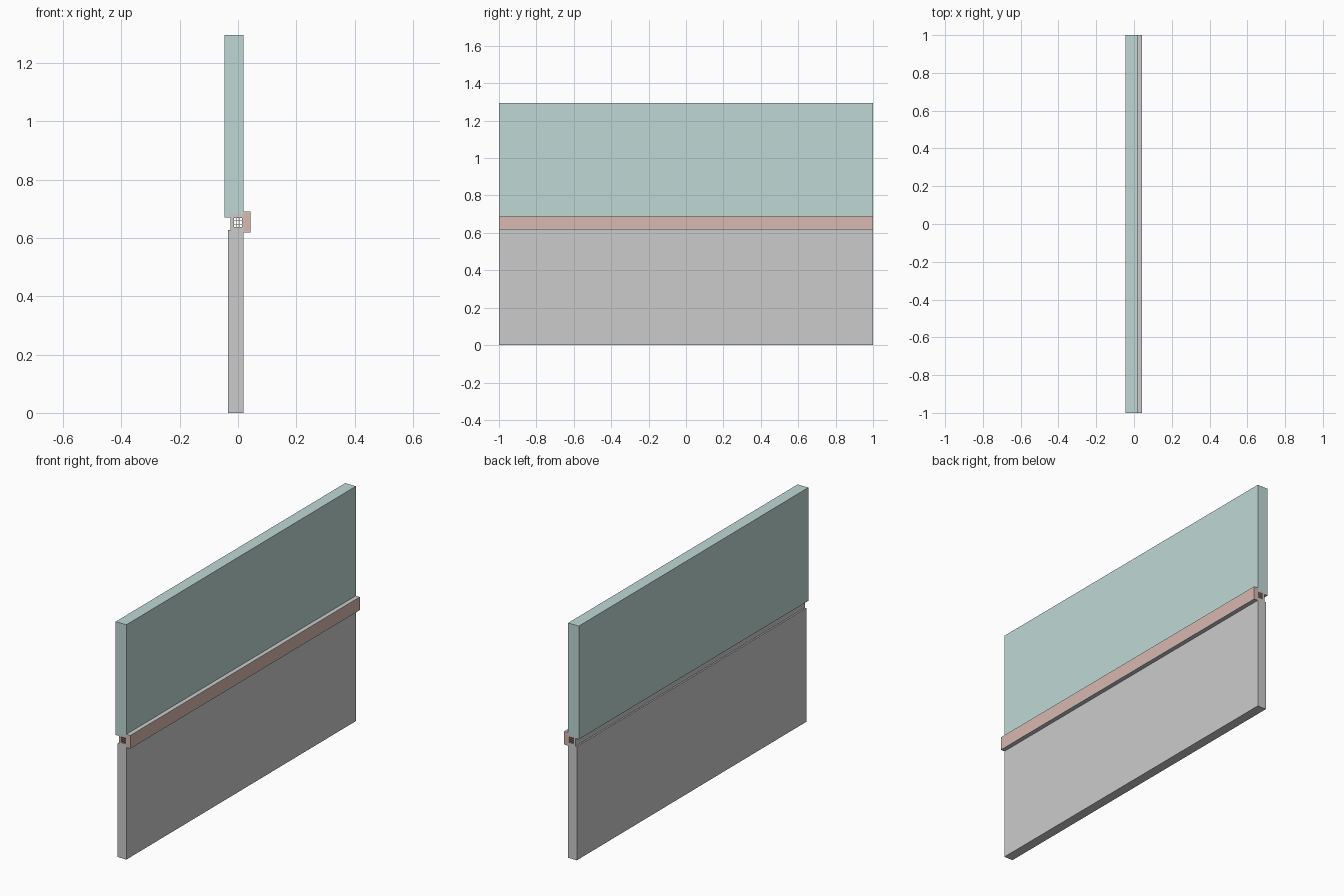
import bpy
import math

if "Cube" in bpy.data.objects:
    bpy.data.objects.remove(bpy.data.objects["Cube"])


def material(name, rgb):
    m = bpy.data.materials.new(name)
    m.diffuse_color = (*rgb, 1)
    m.use_nodes = True
    m.node_tree.nodes["Principled BSDF"].inputs["Base Color"].default_value = m.diffuse_color
    return m


def rect(x0, x1, z0, z1):
    return [(x0, z0), (x1, z0), (x1, z1), (x0, z1)]


def extrusion(name, loops, mat=None):
    """Extrude an x-z section (outer loop plus hole loops) from y=-1 to y=1."""
    cu = bpy.data.curves.new(name, 'CURVE')
    cu.dimensions = '2D'
    cu.fill_mode = 'BOTH'
    cu.extrude = 1.0
    for loop in loops:
        sp = cu.splines.new('POLY')
        sp.points.add(len(loop) - 1)
        for p, (x, z) in zip(sp.points, loop):
            p.co = (x, z, 0, 1)
        sp.use_cyclic_u = True
    tmp = bpy.data.objects.new(name + "_curve", cu)
    bpy.context.collection.objects.link(tmp)
    bpy.context.view_layer.update()
    dg = bpy.context.evaluated_depsgraph_get()
    me = bpy.data.meshes.new_from_object(tmp.evaluated_get(dg))
    bpy.data.objects.remove(tmp)
    me.name = name
    me.materials.clear()
    for poly in me.polygons:
        poly.use_smooth = False
    if mat:
        me.materials.append(mat)
    ob = bpy.data.objects.new(name, me)
    ob.rotation_euler = (math.pi / 2, 0, 0)
    bpy.context.collection.objects.link(ob)
    return ob


teal = material("teal", (0.52, 0.69, 0.665))
brown = material("brown", (0.69, 0.48, 0.43))

# lower panel
extrusion("lower_panel", [rect(-0.034, 0.019, 0, 0.627)])

# upper panel, rebated over the rail
extrusion("upper_panel", [[(-0.046, 0.67), (-0.026, 0.67), (-0.026, 0.684),
                           (0.019, 0.684), (0.019, 1.295), (-0.046, 1.295)]], teal)

# hollow rail shell between the panels
extrusion("rail_shell", [rect(-0.026, 0.019, 0.627, 0.684),
                         rect(-0.016, 0.016, 0.634, 0.671)])

# chambered core inside the rail
holes = [rect(x, x + 0.008, z, z + 0.009)
         for x in (-0.0135, -0.004, 0.0055) for z in (0.637, 0.648, 0.659)]
extrusion("rail_core", [rect(-0.016, 0.016, 0.634, 0.671)] + holes, brown)

# projecting trim: coloured face strip between thin lips
extrusion("trim_strip", [rect(0.019, 0.043, 0.623, 0.686)], brown)
for name, z in (("trim_lip_bottom", 0.618), ("trim_lip_top", 0.686)):
    extrusion(name, [rect(0.019, 0.043, z, z + 0.005)])
